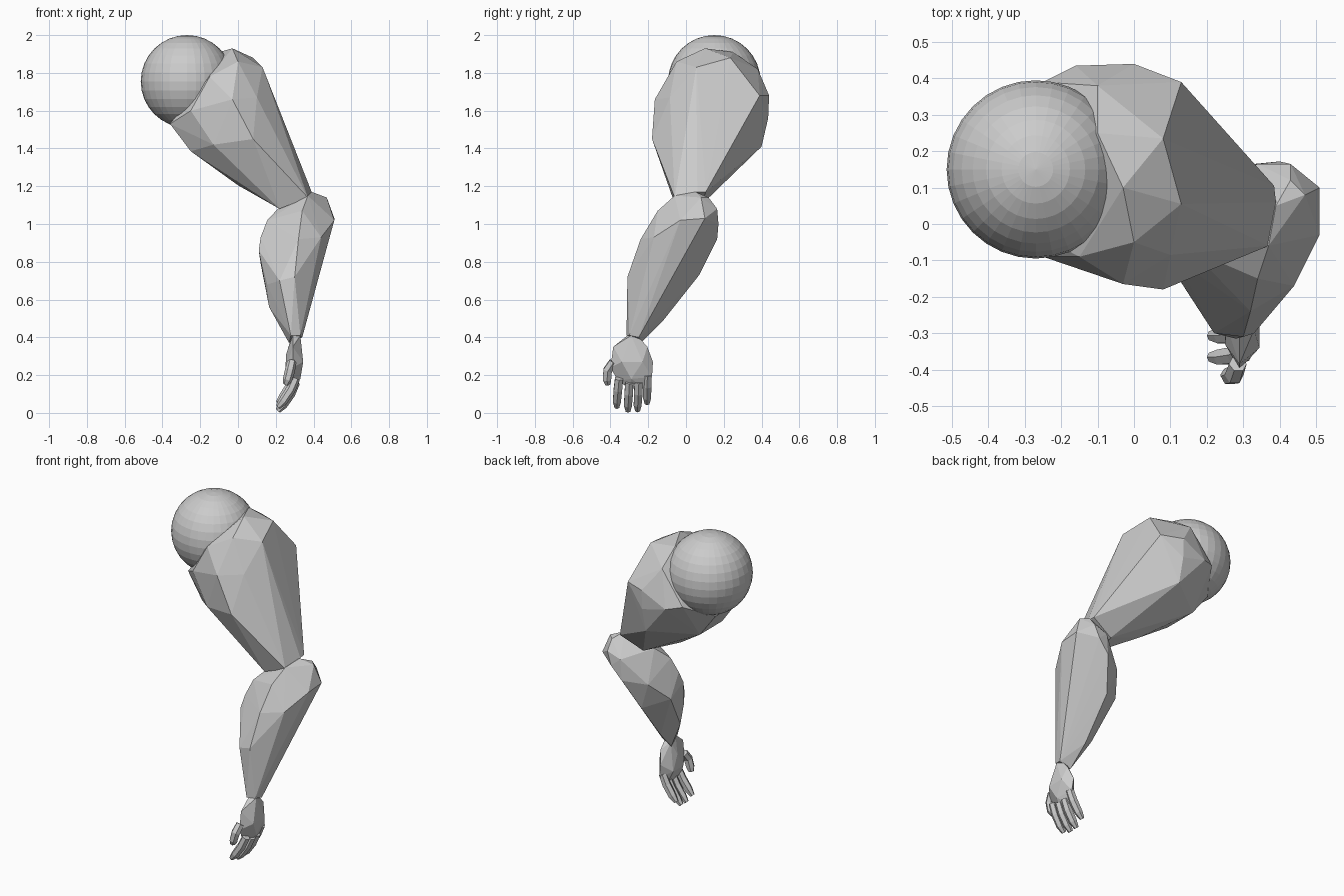
import bpy, bmesh, math
from mathutils import Vector


def hulls(name, groups):
    """One flat-shaded object made of a convex faceted hull per point group."""
    mesh = bpy.data.meshes.new(name)
    bm = bmesh.new()
    for pts in groups:
        vs = [bm.verts.new(p) for p in pts]
        res = bmesh.ops.convex_hull(bm, input=vs)
        junk = {g for g in res["geom_interior"] + res["geom_unused"]
                if isinstance(g, bmesh.types.BMVert)}
        bmesh.ops.delete(bm, geom=list(junk), context='VERTS')
    bmesh.ops.recalc_face_normals(bm, faces=bm.faces[:])
    bm.to_mesh(mesh)
    bm.free()
    ob = bpy.data.objects.new(name, mesh)
    bpy.context.collection.objects.link(ob)
    return ob


def ring(center, direction, r, n=6):
    """Points of an n-sided ring around a direction."""
    d = Vector(direction).normalized()
    u = d.cross(Vector((0, 1, 0))).normalized()
    v = d.cross(u)
    return [Vector(center) + r * (math.cos(a) * u + math.sin(a) * v)
            for a in (2 * math.pi * i / n for i in range(n))]


def digit(name, path, radii):
    """Jointed finger: one hull per bone, with a slightly blunt tip."""
    pts = [Vector(p) for p in path]
    rings = []
    for i, p in enumerate(pts):
        d = pts[min(i + 1, len(pts) - 1)] - pts[max(i - 1, 0)]
        rings.append(ring(p, d, radii[i]))
    hulls(name, [a + b for a, b in zip(rings, rings[1:])])


# Shoulder ball
bpy.ops.mesh.primitive_uv_sphere_add(segments=32, ring_count=16, radius=0.245,
                                     location=(-0.27, 0.15, 1.755))
bpy.context.object.name = "shoulder_ball"

# Upper arm
hulls("upper_arm", [[
    # top of the shoulder
    (-0.03, 0.10, 1.93), (-0.10, 0.25, 1.91), (0.08, 0.235, 1.88),
    (0.13, 0.055, 1.83), (0.0, -0.05, 1.86), (-0.10, 0.38, 1.82),
    # front
    (-0.15, -0.09, 1.78), (-0.03, -0.165, 1.66), (0.08, -0.18, 1.45),
    (0.10, -0.085, 1.67), (-0.25, -0.09, 1.60), (-0.13, -0.12, 1.42),
    # back
    (-0.25, 0.39, 1.62), (-0.16, 0.435, 1.60), (0.0, 0.44, 1.68),
    (0.0, 0.435, 1.56), (0.13, 0.39, 1.68), (0.0, 0.40, 1.41),
    # armpit
    (-0.36, 0.02, 1.53), (-0.36, 0.22, 1.53), (-0.25, 0.0, 1.385),
    (-0.25, 0.22, 1.385), (0.0, 0.05, 1.205),
    # elbow end
    (0.39, 0.06, 1.17), (0.37, -0.06, 1.14), (0.22, -0.05, 1.08),
    (0.24, 0.08, 1.10), (0.385, 0.105, 1.17)]])

# Forearm
hulls("forearm", [[
    # elbow
    (0.39, 0.05, 1.17), (0.30, 0.0, 1.14), (0.47, 0.08, 1.14),
    (0.43, 0.165, 1.08), (0.34, 0.165, 1.05), (0.51, 0.10, 1.03),
    (0.43, 0.12, 1.14), (0.40, 0.172, 1.0),
    (0.51, -0.03, 1.02), (0.37, -0.06, 1.15), (0.22, 0.0, 1.09),
    # front and outer side
    (0.34, -0.15, 1.07), (0.44, -0.17, 0.93), (0.32, -0.24, 0.92),
    (0.30, -0.31, 0.72), (0.22, -0.30, 0.70),
    # inner side
    (0.155, -0.07, 1.02), (0.11, -0.13, 0.86), (0.12, -0.10, 0.93),
    (0.12, -0.02, 0.79), (0.155, -0.20, 0.68), (0.165, -0.18, 0.56),
    # back
    (0.20, 0.09, 0.90), (0.33, 0.165, 0.92), (0.26, 0.07, 0.73),
    (0.26, -0.12, 0.49),
    # wrist
    (0.28, -0.315, 0.41), (0.33, -0.30, 0.41), (0.34, -0.25, 0.40),
    (0.27, -0.24, 0.37)]])

# Palm
hulls("palm", [[
    (0.29, -0.31, 0.41), (0.33, -0.29, 0.41), (0.32, -0.24, 0.39), (0.28, -0.25, 0.39),
    (0.29, -0.385, 0.35), (0.32, -0.33, 0.36), (0.32, -0.205, 0.35), (0.255, -0.28, 0.31),
    (0.29, -0.40, 0.24), (0.345, -0.34, 0.27), (0.345, -0.23, 0.27), (0.30, -0.175, 0.27),
    (0.25, -0.33, 0.22), (0.25, -0.23, 0.22), (0.33, -0.29, 0.18), (0.31, -0.18, 0.19),
    (0.28, -0.36, 0.17), (0.29, -0.30, 0.13), (0.29, -0.22, 0.13)]])

# Four fingers: knuckle y, tip y, tip z
for i, (y0, y1, z1) in enumerate([(-0.355, -0.366, 0.022), (-0.30, -0.307, 0.002),
                                  (-0.25, -0.256, 0.004), (-0.205, -0.206, 0.042)]):
    zk = z1 + 0.16
    digit(f"finger_{i + 1}",
          [(0.305, y0, zk), (0.278, (y0 + y1) / 2, z1 + 0.10),
           (0.238, y1, z1 + 0.04), (0.211, y1, z1 + 0.008)],
          [0.024, 0.026, 0.024, 0.014])

# Thumb
digit("thumb", [(0.285, -0.385, 0.27), (0.275, -0.415, 0.225),
                (0.262, -0.418, 0.175), (0.252, -0.413, 0.150)],
      [0.025, 0.027, 0.025, 0.015])
